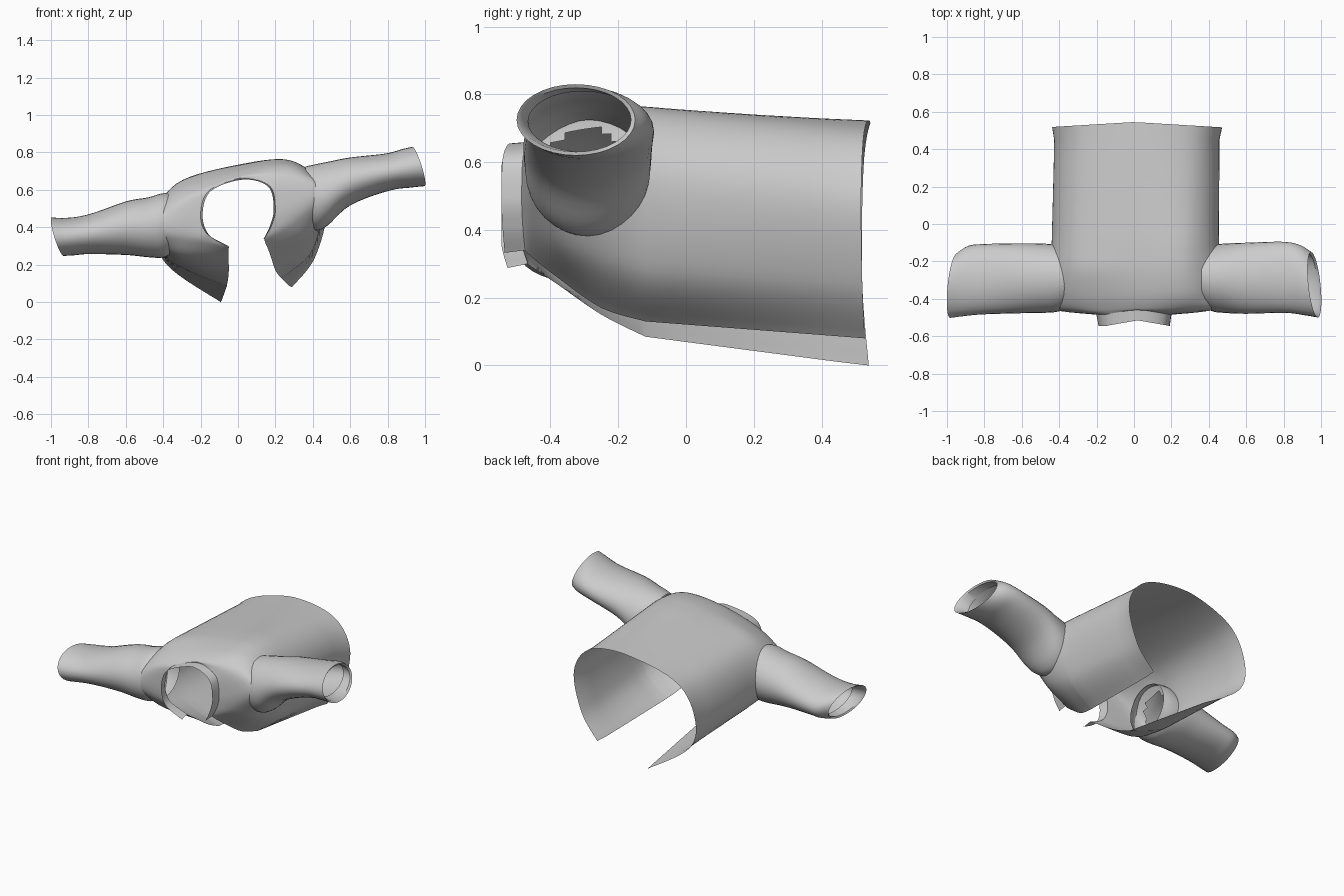
import bpy, bmesh
from mathutils import Vector
from math import cos, sin, pi

if "Cube" in bpy.data.objects:
    bpy.data.objects.remove(bpy.data.objects["Cube"])


def spline(pts, steps):
    """Catmull-Rom through points, clamped ends."""
    out, n = [], len(pts)
    for i in range(n - 1):
        p0, p1, p2, p3 = pts[max(i - 1, 0)], pts[i], pts[i + 1], pts[min(i + 2, n - 1)]
        for k in range(steps):
            t = k / steps
            out.append(0.5 * (2 * p1 + (p2 - p0) * t + (2 * p0 - 5 * p1 + 4 * p2 - p3) * t * t
                              + (3 * p1 - p0 - 3 * p2 + p3) * t ** 3))
    return out + [pts[-1]]


def loft(name, rings, closed, drop=None):
    bm = bmesh.new()
    rows = [[bm.verts.new(p) for p in r] for r in rings]
    n = len(rows[0])
    for a, b in zip(rows, rows[1:]):
        for i in range(n if closed else n - 1):
            j = (i + 1) % n
            bm.faces.new((a[i], a[j], b[j], b[i]))
    if drop:
        bad = [f for f in bm.faces if drop(f.calc_center_median())]
        bmesh.ops.delete(bm, geom=bad, context='FACES')
    bmesh.ops.recalc_face_normals(bm, faces=bm.faces)
    me = bpy.data.meshes.new(name)
    bm.to_mesh(me)
    bm.free()
    ob = bpy.data.objects.new(name, me)
    bpy.context.collection.objects.link(ob)
    bpy.context.view_layer.objects.active = ob
    ob.select_set(True)
    bpy.ops.object.shade_smooth_by_angle(angle=0.7)
    ob.select_set(False)
    return ob


# Torso cross-sections (x, z) from left front edge, round the back, to right front edge
sections = [
    (0.53, [(-.09, 0), (-.37, .2), (-.42, .4), (-.3, .62), (.03, .72), (.33, .68), (.455, .5), (.4, .24), (.28, .08)]),
    (-.12, [(-.06, .085), (-.36, .22), (-.44, .4), (-.33, .63), (.03, .74), (.3, .75), (.45, .58), (.4, .28), (.23, .13)]),
    (-.25, [(-.05, .15), (-.35, .23), (-.46, .4), (-.33, .63), (.03, .735), (.3, .75), (.47, .58), (.39, .32), (.2, .17)]),
    (-.38, [(-.05, .24), (-.33, .26), (-.46, .4), (-.33, .59), (.03, .71), (.31, .725), (.47, .57), (.37, .37), (.17, .26)]),
    (-.455, [(-.05, .29), (-.28, .33), (-.44, .4), (-.28, .57), (.03, .675), (.28, .68), (.44, .58), (.3, .42), (.145, .32)]),
    (-.485, [(-.05, .3), (-.17, .37), (-.2, .48), (-.15, .6), (.03, .66), (.17, .62), (.2, .5), (.18, .41), (.14, .34)]),
]
rings = [spline([Vector((x, y, z)) for x, z in s], 8) for y, s in sections]
# Neckline dips back at the nape and at the front ends
for p in rings[-1]:
    p.y += 0.03 * (1 - min(1, abs(p.x - .02) / .18))

hem, chest = rings[0], rings[1]
body = [[h.lerp(c, k / 8) for h, c in zip(hem, chest)] for k in range(8)]
# Slight flare at the hem, longest at centre back and at the front edges
for p in body[0]:
    p.x *= 1.03
    p.y += 0.015 * (1 - abs(p.x) / .25)
columns = [spline(list(col), 5) for col in zip(*rings[1:])]
body += [list(r) for r in zip(*columns)]

# Sleeve stations: distance along x, centre y, centre z, radius y, radius z
sleeves = {
    "right_sleeve": (1, [(.36, -.285, .56, .155, .165), (.42, -.29, .56, .177, .178), (.48, -.29, .58, .185, .17),
                         (.6, -.29, .645, .19, .128), (.8, -.285, .695, .19, .1), (.9, -.3, .715, .188, .103),
                         (.965, -.325, .725, .175, .105)]),
    "left_sleeve": (-1, [(.34, -.285, .42, .155, .155), (.4, -.29, .41, .177, .172), (.48, -.29, .4, .185, .16),
                         (.6, -.29, .395, .187, .143), (.8, -.295, .362, .188, .105), (.9, -.305, .35, .188, .1),
                         (.965, -.33, .35, .172, .103)]),
}


def in_armhole(p):
    yc, zc, ry, rz = sleeves["right_sleeve" if p.x > 0 else "left_sleeve"][1][1][1:]
    return abs(p.x) > .38 and ((p.y - yc) / ry) ** 2 + ((p.z - zc) / rz) ** 2 < 0.6


loft("jacket_body", body, False, in_armhole)

# Collar band standing forward of the neckline, drooping at its front ends
neck = body[-1]
mid = Vector((.02, 0, .49))
outer = []
for p in neck:
    droop = max(0, .42 - p.z) * .15
    outer.append(Vector((mid.x + (p.x - mid.x) * .95, p.y - .06, mid.z + (p.z - mid.z) * .97 - droop)))
loft("collar", [neck, outer], False)

# Sleeves with slanted cuffs and a turned-in lip
for name, (side, stations) in sleeves.items():
    path = spline([Vector(s) for s in stations], 5)
    last = path[-1]
    path += [Vector((.955, last[1], last[2], last[3] * .93, last[4] * .9)),
             Vector((.89, last[1] + .02, last[2] - .005 * side, last[3] * .92, last[4] * .85))]
    tube = []
    for x, yc, zc, ry, rz in path:
        slant = max(0, (x - .75) / .21)
        ring = []
        for k in range(32):
            a = 2 * pi * k / 32
            dy, dz = ry * cos(a), rz * sin(a)
            # Both cuffs lean the same way: toward -x at the top, outward at the front
            ring.append((side * x + slant * (-.1 * side * dy - .3 * dz), yc + dy, zc + dz))
        tube.append(ring)
    loft(name, tube, True)
